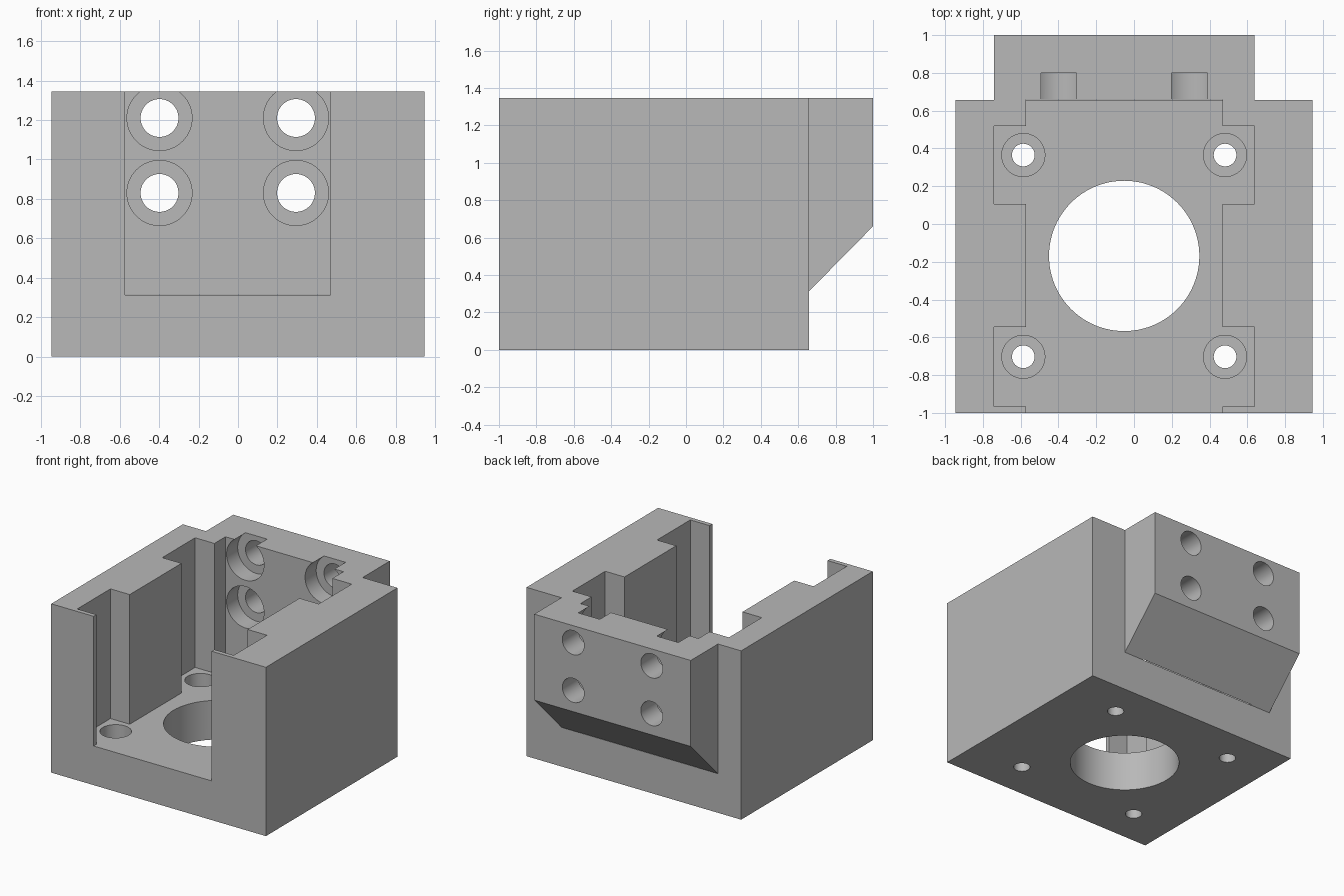
import bpy
import bmesh
import math
from mathutils import Matrix, Vector

cube = bpy.data.objects.get("Cube")
if cube:
    bpy.data.objects.remove(cube, do_unlink=True)

# Material
grey = bpy.data.materials.new("plain grey")
grey.use_nodes = True
COLOUR = (0.48, 0.48, 0.48, 1)
grey.diffuse_color = COLOUR
grey.node_tree.nodes["Principled BSDF"].inputs["Base Color"].default_value = COLOUR


def finish(name, bm):
    bmesh.ops.recalc_face_normals(bm, faces=bm.faces)
    mesh = bpy.data.meshes.new(name)
    bm.to_mesh(mesh)
    bm.free()
    mesh.materials.append(grey)
    obj = bpy.data.objects.new(name, mesh)
    bpy.context.collection.objects.link(obj)
    return obj


def prism(name, points, direction):
    """Extrude a flat outline along a direction."""
    bm = bmesh.new()
    face = bm.faces.new([bm.verts.new(p) for p in points])
    ext = bmesh.ops.extrude_face_region(bm, geom=[face])
    verts = [v for v in ext["geom"] if isinstance(v, bmesh.types.BMVert)]
    bmesh.ops.translate(bm, verts=verts, vec=direction)
    return finish(name, bm)


def cylinder(name, start, end, radius, sides=64):
    a, b = Vector(start), Vector(end)
    turn = (b - a).to_track_quat('Z', 'Y').to_matrix().to_4x4()
    bm = bmesh.new()
    bmesh.ops.create_cone(bm, cap_ends=True, segments=sides, radius1=radius,
                          radius2=radius, depth=(b - a).length,
                          matrix=Matrix.Translation((a + b) / 2) @ turn)
    return finish(name, bm)


def combine(target, tool, operation='DIFFERENCE'):
    """Apply a boolean and discard the tool."""
    bpy.context.view_layer.objects.active = target
    mod = target.modifiers.new("boolean", 'BOOLEAN')
    mod.operation, mod.object, mod.solver = operation, tool, 'EXACT'
    bpy.ops.object.modifier_apply(modifier=mod.name)
    bpy.data.objects.remove(tool, do_unlink=True)


HALF, TOP, FLOOR, BACK = 0.946, 1.345, 0.312, 0.657
CX, CY = -0.052, -0.169          # centre of the pocket and bore
NARROW, WIDE = 0.52, 0.69        # pocket half widths

# Main block
body = prism("motor_mount", [(-HALF, -1, 0), (HALF, -1, 0),
                             (HALF, BACK, 0), (-HALF, BACK, 0)], (0, 0, TOP))

# Rear mounting pad with a sloped underside
pad = [(0.6, FLOOR), (BACK, FLOOR), (1, 0.66), (1, TOP), (0.6, TOP)]
combine(body, prism("rear_pad", [(CX - WIDE, y, z) for y, z in pad],
                    (2 * WIDE, 0, 0)), 'UNION')

# Open pocket with a wider recess around each pair of screws
side = [(NARROW, -1.2), (NARROW, -0.965), (WIDE, -0.965), (WIDE, -0.546),
        (NARROW, -0.546), (NARROW, 0.106), (WIDE, 0.106), (WIDE, 0.52),
        (NARROW, 0.52), (NARROW, 0.66)]
outline = ([(CX + x, y, FLOOR) for x, y in side]
           + [(CX - x, y, FLOOR) for x, y in reversed(side)])
combine(body, prism("pocket", outline, (0, 0, 1.3)))

# Central bore
combine(body, cylinder("bore", (CX, CY, -0.2), (CX, CY, 0.6), 0.398, 96))

# Counterbored floor screw holes
for sx in (-1, 1):
    for sy in (-1, 1):
        x, y = CX + sx * 0.534, CY + sy * 0.534
        combine(body, cylinder("floor_hole", (x, y, -0.2), (x, y, 0.5), 0.06))
        combine(body, cylinder("floor_head", (x, y, 0.16), (x, y, 0.5), 0.114))

# Counterbored rear screw holes, the upper pair breaking through the top
for sx in (-1, 1):
    for z in (0.83, 1.21):
        x = CX + sx * 0.346
        combine(body, cylinder("rear_hole", (x, 0.56, z), (x, 1.2, z), 0.096))
        combine(body, cylinder("rear_head", (x, 0.56, z), (x, 0.8, z), 0.165))

# Smooth bores, sharp block edges
bpy.ops.object.select_all(action='DESELECT')
body.select_set(True)
bpy.context.view_layer.objects.active = body
bpy.ops.object.shade_smooth_by_angle(angle=math.radians(30))
